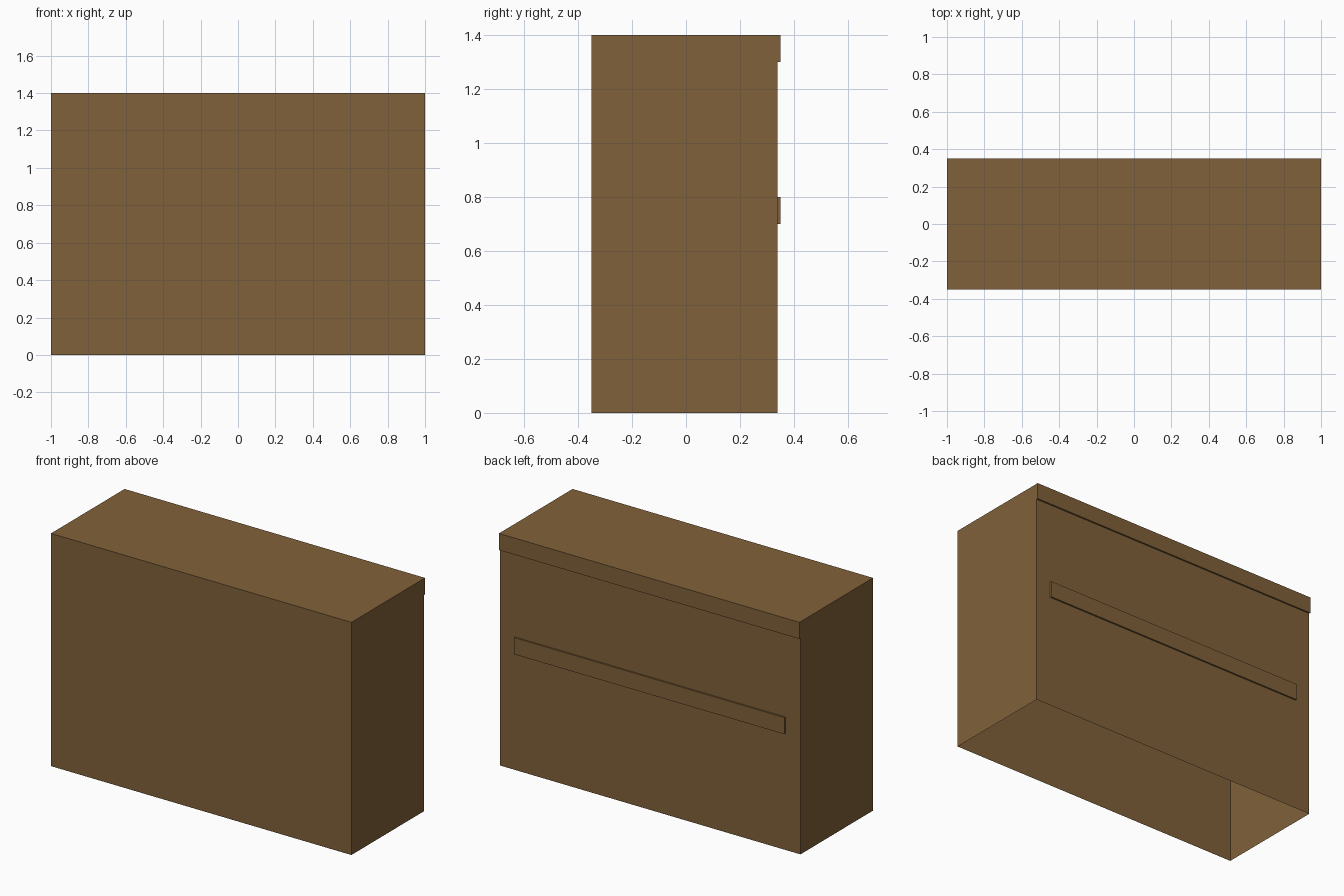
import bpy, bmesh

if "Cube" in bpy.data.objects:
    bpy.data.objects.remove(bpy.data.objects["Cube"])

# Single brown finish
wood = bpy.data.materials.new("brown wood")
wood.diffuse_color = (0.216, 0.120, 0.042, 1)
wood.use_nodes = True
wood.node_tree.nodes["Principled BSDF"].inputs["Base Color"].default_value = wood.diffuse_color


def box(name, lo, hi, open_dir=None):
    """Box from corner lo to corner hi; open_dir = (axis, sign) of a face to leave out."""
    bm = bmesh.new()
    bmesh.ops.create_cube(bm, size=1)
    for v in bm.verts:
        v.co = [lo[i] + (v.co[i] + 0.5) * (hi[i] - lo[i]) for i in range(3)]
    bm.normal_update()
    if open_dir:
        axis, sign = open_dir
        gone = [f for f in bm.faces if f.normal[axis] * sign > 0.9]
        bmesh.ops.delete(bm, geom=gone, context='FACES_ONLY')
    mesh = bpy.data.meshes.new(name)
    bm.to_mesh(mesh)
    bm.free()
    mesh.materials.append(wood)
    obj = bpy.data.objects.new(name, mesh)
    bpy.context.collection.objects.link(obj)
    return obj


# Thin-walled counter shell, open underneath
box("counter_shell", (-1, -0.35, 0), (1, 0.34, 1.4), (2, -1))

# Raised strips on the back, open where they meet the panel
box("top_back_trim", (-1, 0.34, 1.3), (1, 0.35, 1.4), (1, -1))
box("middle_back_rail", (-0.9, 0.34, 0.7), (0.9, 0.35, 0.8), (1, -1))
